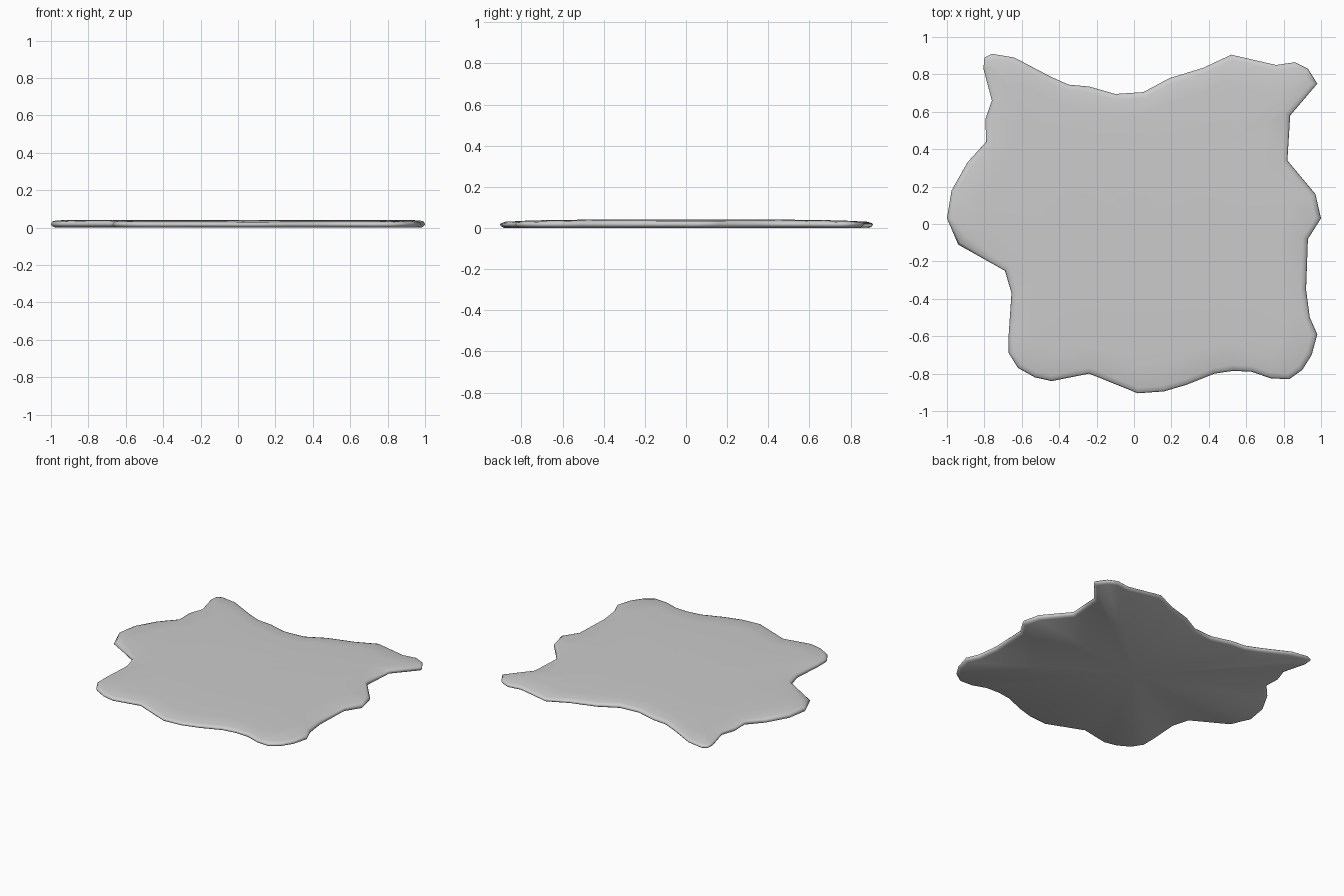
import bpy, bmesh
from mathutils import Vector

if "Cube" in bpy.data.objects:
    bpy.data.objects.remove(bpy.data.objects["Cube"])

# Outline of the puddle seen from above, counter-clockwise
outline = [Vector(p) for p in (
    (1, .03), (.97, .16), (.82, .34), (.835, .58), (.98, .75), (.93, .83), (.86, .865),
    (.76, .85), (.52, .905), (.37, .835), (.19, .78), (.05, .705), (-.10, .695),
    (-.24, .735), (-.35, .745), (-.45, .79), (-.64, .89), (-.76, .91), (-.80, .89),
    (-.805, .83), (-.76, .66), (-.795, .56), (-.79, .44), (-.89, .33), (-.975, .18),
    (-1, .03), (-.94, -.11), (-.69, -.25), (-.655, -.37), (-.67, -.59), (-.67, -.69),
    (-.62, -.77), (-.53, -.82), (-.44, -.84), (-.24, -.80), (.02, -.905), (.16, -.895),
    (.28, -.86), (.43, -.80), (.53, -.785), (.63, -.79), (.73, -.825), (.83, -.83),
    (.90, -.78), (.95, -.70), (.98, -.59), (.94, -.50), (.92, -.35), (.93, -.08))]
count = len(outline)


def inset(i, d):
    """Outline point moved inward by d along the averaged edge normal."""
    t = (outline[(i + 1) % count] - outline[i]).normalized() \
        + (outline[i] - outline[i - 1]).normalized()
    t.normalize()
    return outline[i] + Vector((-t.y, t.x)) * d


def top_z(y, drop):
    """Height of the upper skin, sinking slightly to front and back."""
    return .042 - drop - .009 * min(1, abs(y) / .9) ** 3


bm = bmesh.new()


def ring(d, height, scale=1):
    verts = []
    for i in range(count):
        # one low flap on the left slopes more gently
        p = inset(i, d * (2.2 if i == 26 and height != 0 else 1)) * scale
        z = height(p.y) if callable(height) else height
        verts.append(bm.verts.new((p.x, p.y, z)))
    return verts


# Rounded section from flat underside, round the rim, up to the top skin
rings = [ring(.022, 0), ring(.006, .008), ring(0, .018),
         ring(.007, lambda y: top_z(y, .009)), ring(.03, lambda y: top_z(y, .003)),
         ring(.05, lambda y: top_z(y, 0), .88), ring(.05, lambda y: top_z(y, 0), .45)]
for a, b in zip(rings, rings[1:]):
    for i in range(count):
        j = (i + 1) % count
        bm.faces.new((a[i], a[j], b[j], b[i]))

# Close top and bottom with fans
for loop, z in ((rings[-1], .042), (rings[0], 0)):
    centre = bm.verts.new((0, 0, z))
    for i in range(count):
        bm.faces.new((loop[i], loop[(i + 1) % count], centre))
bmesh.ops.recalc_face_normals(bm, faces=bm.faces)

mesh = bpy.data.meshes.new("puddle")
bm.to_mesh(mesh)
bm.free()
puddle = bpy.data.objects.new("puddle", mesh)
bpy.context.collection.objects.link(puddle)
for poly in mesh.polygons:
    poly.use_smooth = True
